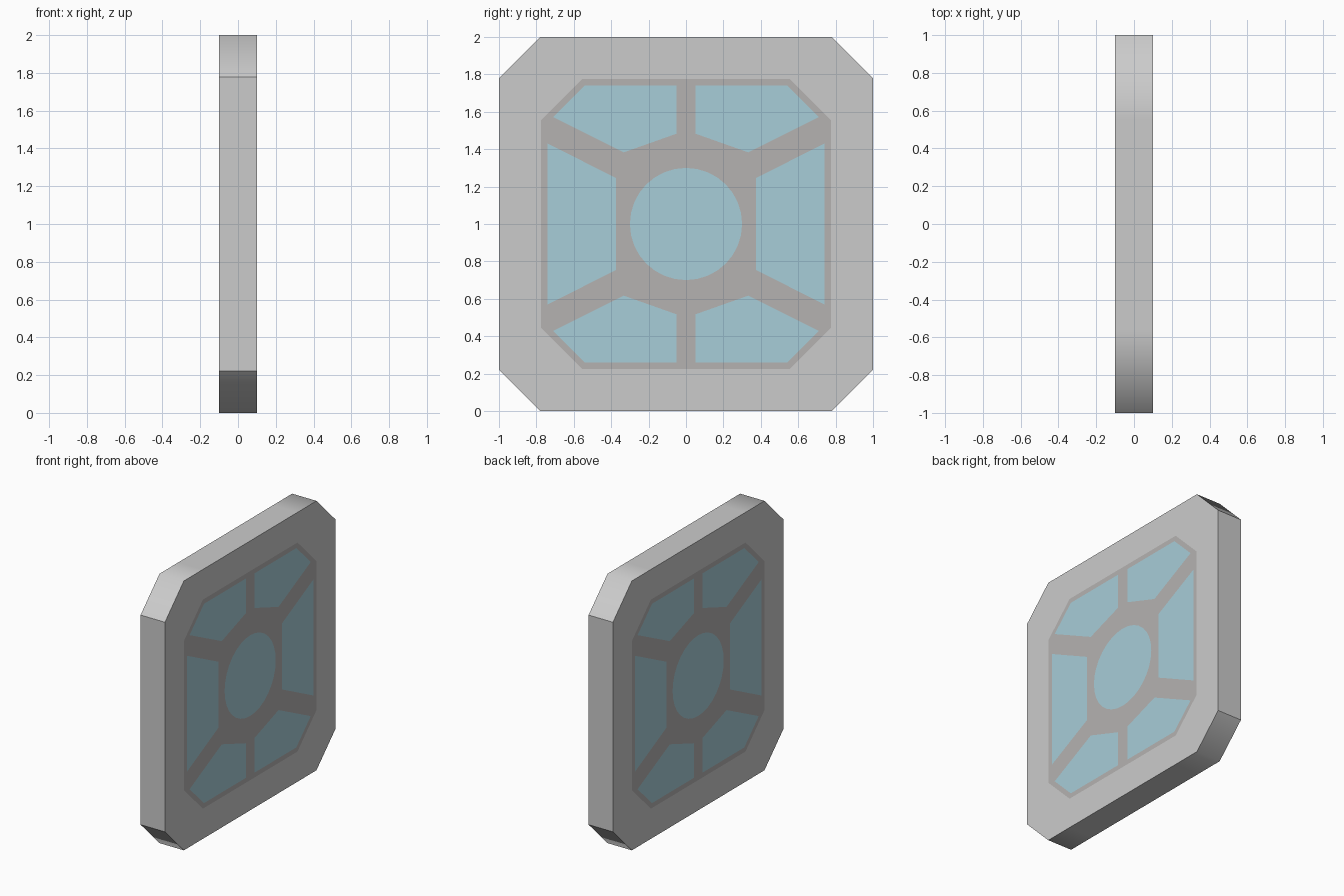
import bpy, bmesh, math

if "Cube" in bpy.data.objects:
    bpy.data.objects.remove(bpy.data.objects["Cube"])

T = 0.1    # half thickness
CZ = 1.0   # centre height


def octagon(far, near):
    return [(far, near), (near, far), (-near, far), (-far, near),
            (-far, -near), (-near, -far), (near, -far), (far, -near)]


def mirror(pts, sy, sz):
    return [(y * sy, z * sz) for y, z in pts]


def material(name, rgb):
    m = bpy.data.materials.new(name)
    m.diffuse_color = (*rgb, 1)
    m.use_nodes = True
    m.node_tree.nodes["Principled BSDF"].inputs["Base Color"].default_value = m.diffuse_color
    return m


def finish(name, bm, mat=None):
    me = bpy.data.meshes.new(name)
    bm.to_mesh(me)
    bm.free()
    ob = bpy.data.objects.new(name, me)
    bpy.context.collection.objects.link(ob)
    if mat:
        me.materials.append(mat)
    return ob


def sheet(bm, loops):
    """Flat region on both sides; loops after the first are holes."""
    for sx in (1, -1):
        edges = []
        for pts in loops:
            vs = [bm.verts.new((sx * T, y, CZ + z)) for y, z in pts]
            edges += [bm.edges.new((vs[i - 1], vs[i])) for i in range(len(vs))]
        out = bmesh.ops.triangle_fill(bm, edges=edges, use_beauty=True,
                                      normal=(sx, 0, 0))
        for f in out["geom"]:
            if isinstance(f, bmesh.types.BMFace):
                f.normal_update()
                if f.normal.x * sx < 0:
                    f.normal_flip()


outer = octagon(1.0, 0.778)
inner = octagon(0.776, 0.555)
disc = [(0.3 * math.cos(math.tau * i / 32), 0.3 * math.sin(math.tau * i / 32))
        for i in range(32)]
corner = [(0.05, 0.74), (0.542, 0.74), (0.711, 0.572), (0.333, 0.383), (0.05, 0.483)]
side = [(0.74, 0.43), (0.74, -0.43), (0.374, -0.246), (0.374, 0.246)]

panes = [mirror(corner, sy, sz) for sy in (1, -1) for sz in (1, -1)]
panes += [side, mirror(side, -1, 1), disc]

# outer frame: rim with softened top and bottom, plus front and back borders
rim = []
for i, p in enumerate(outer):
    q = outer[(i + 1) % 8]
    rim.append(p)
    if abs(p[1]) == abs(q[1]) == 1.0:
        s = math.copysign(0.555, p[0])
        rim += [(s, p[1]), (-s, p[1])]
bm = bmesh.new()
rings = [[bm.verts.new((x, y, CZ + z)) for y, z in rim] for x in (T, -T)]
for i in range(len(rim)):
    f = bm.faces.new((rings[0][i - 1], rings[1][i - 1], rings[1][i], rings[0][i]))
    f.smooth = True
bmesh.ops.recalc_face_normals(bm, faces=bm.faces[:])
for e in bm.edges:
    if all(abs(abs(v.co.y) - 1.0) < 1e-4 for v in e.verts):
        e.smooth = False
sheet(bm, [rim, inner])
finish("window_frame", bm)

# lattice bars
bm = bmesh.new()
sheet(bm, [inner] + panes)
finish("lattice_bars", bm, material("dark_grey", (0.46, 0.45, 0.44)))

# glass panes
bm = bmesh.new()
for p in panes:
    sheet(bm, [p])
finish("glass_panes", bm, material("blue_glass", (0.39, 0.61, 0.69)))
